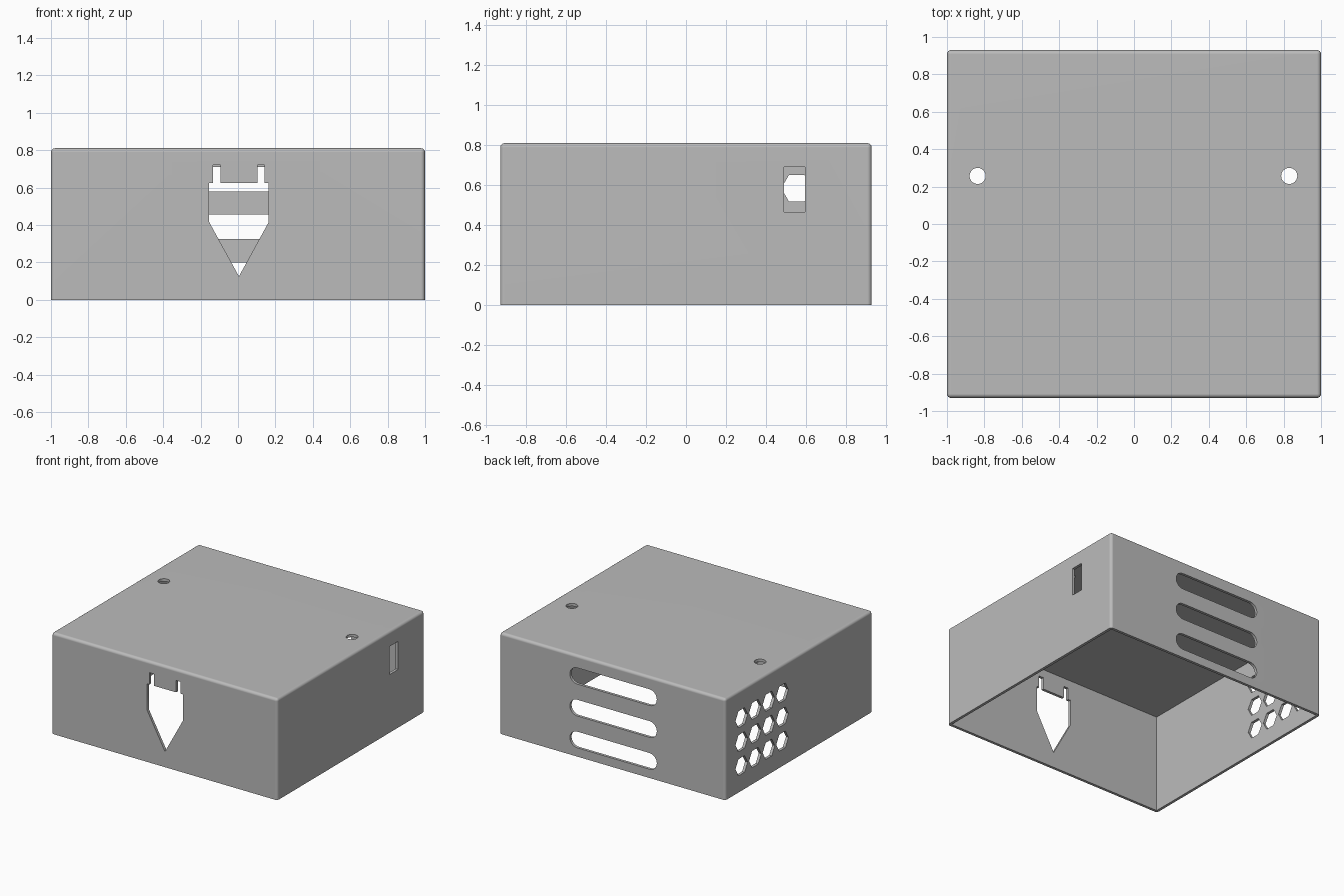
import bpy, bmesh, math
from mathutils import Matrix, Vector

HX, HY, H, WALL, EDGE = 1.0, 0.93, 0.81, 0.022, 0.022

old = bpy.data.objects.get("Cube")
if old:
    bpy.data.objects.remove(old, do_unlink=True)

grey = bpy.data.materials.new("grey_plastic")
grey.use_nodes = True
GREY = (0.5, 0.5, 0.5, 1)
grey.diffuse_color = GREY
grey.node_tree.nodes["Principled BSDF"].inputs["Base Color"].default_value = GREY


def add_object(name, bm):
    bmesh.ops.recalc_face_normals(bm, faces=bm.faces)
    mesh = bpy.data.meshes.new(name)
    bm.to_mesh(mesh)
    bm.free()
    mesh.materials.append(grey)
    obj = bpy.data.objects.new(name, mesh)
    bpy.context.collection.objects.link(obj)
    return obj


def add_box(bm, lo, hi):
    size = [b - a for a, b in zip(lo, hi)]
    centre = (Vector(lo) + Vector(hi)) / 2
    bmesh.ops.create_cube(bm, size=1, matrix=Matrix.Translation(centre) @ Matrix.Diagonal((*size, 1)))


def add_prism(bm, points, place, depth=0.1):
    """Extrude a 2D outline through a wall; place(u, v, d) maps it to space."""
    rings = [[bm.verts.new(place(u, v, d)) for u, v in points] for d in (-depth, depth)]
    bm.faces.new(rings[0])
    bm.faces.new(rings[1])
    for i in range(len(points)):
        j = (i + 1) % len(points)
        bm.faces.new((rings[0][i], rings[0][j], rings[1][j], rings[1][i]))


def arc(cu, cv, radius, start, sweep, steps):
    return [(cu + radius * math.cos(start + sweep * i / steps),
             cv + radius * math.sin(start + sweep * i / steps)) for i in range(steps + 1)]


def on_front(u, v, d): return (u, -HY + d, v)
def on_back(u, v, d): return (u, HY + d, v)
def on_hex_side(u, v, d): return (-HX + d, u, v)
def on_top(u, v, d): return (u, v, H + d)


# Outer shell with rounded top and upright edges
bm = bmesh.new()
add_box(bm, (-HX, -HY, 0), (HX, HY, H))
round_edges = [e for e in bm.edges if max(v.co.z for v in e.verts) > 0.1]
bmesh.ops.bevel(bm, geom=round_edges, offset=EDGE, segments=4, profile=0.5, affect='EDGES')
shell = add_object("enclosure_shell", bm)

# Hollow inside, open at the bottom
bm = bmesh.new()
add_box(bm, (WALL - HX, WALL - HY, -0.1), (HX - WALL, HY - WALL, H - WALL))
cavity = add_object("cavity_cutter", bm)

# Wall openings
bm = bmesh.new()

# Front pointed opening with two prong notches
half = [(0.159, 0.415), (0.159, 0.625), (0.138, 0.625), (0.138, 0.72), (0.098, 0.72), (0.098, 0.625)]
outline = [(0, 0.125)] + half + [(-u, v) for u, v in reversed(half)]
add_prism(bm, [(u + 0.005, v) for u, v in outline], on_front)

# Back ventilation slots
for row in range(3):
    z, r, reach = 0.135 + 0.255 * row, 0.065, 0.32
    slot = (arc(reach, z, r, -math.pi / 2, math.pi, 12)
            + arc(-reach, z, r, math.pi / 2, math.pi, 12))
    add_prism(bm, [(u - 0.008, v) for u, v in slot], on_back)

# Hexagonal vents on one side
for col in range(4):
    for row in range(3):
        add_prism(bm, arc(0.21 + 0.172 * col, 0.2 + 0.192 * row, 0.077, 0, math.tau * 5 / 6, 5), on_hex_side)

# Port on the other side
add_box(bm, (HX - 0.1, 0.49, 0.465), (HX + 0.1, 0.596, 0.69))

# Round screw holes in the top
for x in (-0.836, 0.83):
    add_prism(bm, arc(x, 0.257, 0.043, 0, math.tau * 31 / 32, 31), on_top)
openings = add_object("openings_cutter", bm)

# Cut the shell
bpy.ops.object.select_all(action='DESELECT')
shell.select_set(True)
bpy.context.view_layer.objects.active = shell
for cutter in (cavity, openings):
    mod = shell.modifiers.new("cut", 'BOOLEAN')
    mod.operation, mod.solver, mod.object = 'DIFFERENCE', 'EXACT', cutter
    bpy.ops.object.modifier_apply(modifier=mod.name)
    bpy.data.objects.remove(cutter, do_unlink=True)

# Smooth the rounded edges and keep the walls flat
bpy.ops.object.shade_smooth_by_angle(angle=math.radians(30))
weighted = shell.modifiers.new("flat_walls", 'WEIGHTED_NORMAL')
weighted.keep_sharp = True
